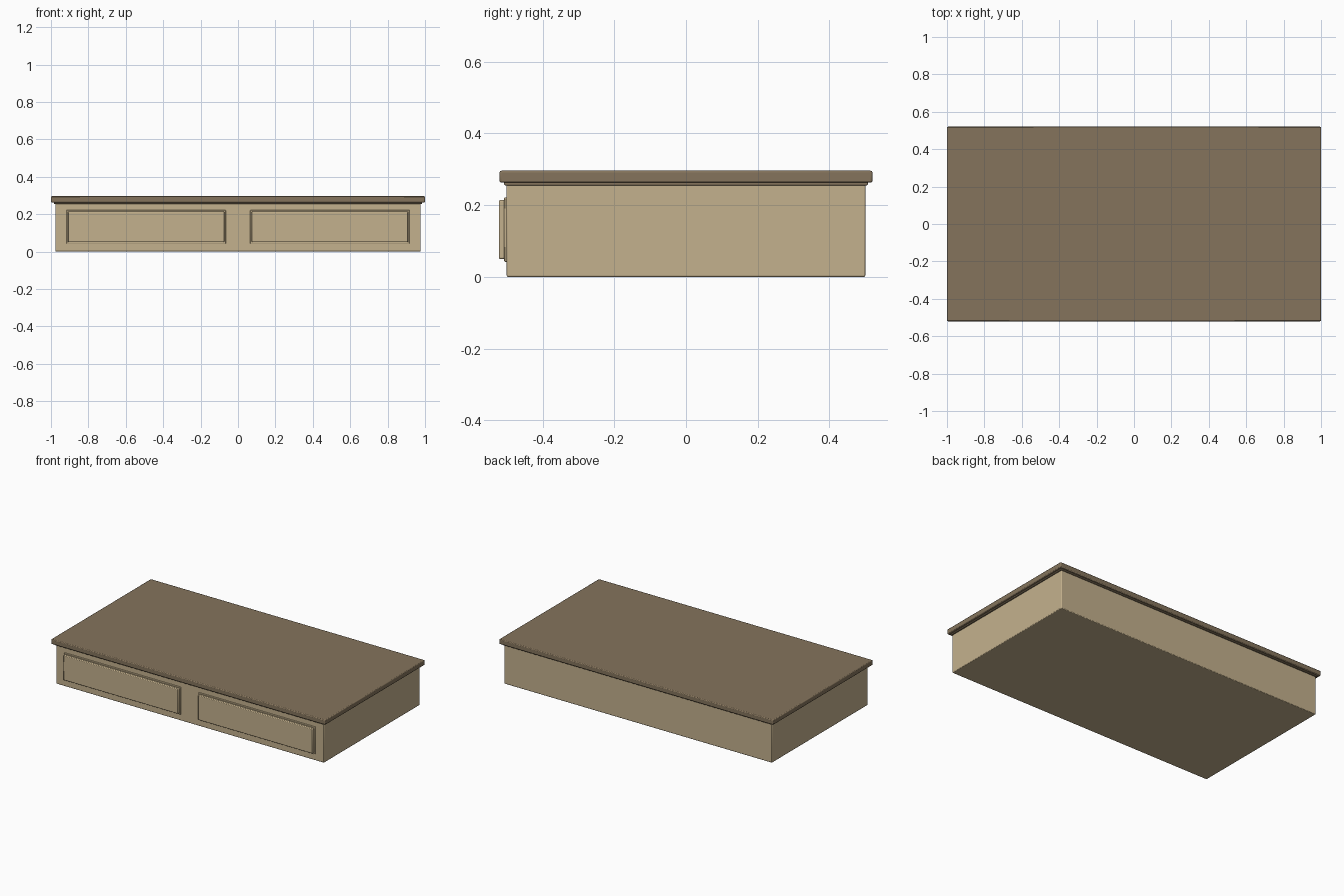
import bpy

if "Cube" in bpy.data.objects:
    bpy.data.objects.remove(bpy.data.objects["Cube"])


def srgb(r, g, b):
    lin = lambda c: c / 12.92 if c <= 0.04045 else ((c + 0.055) / 1.055) ** 2.4
    return (lin(r / 255), lin(g / 255), lin(b / 255), 1.0)


def material(name, rgb):
    m = bpy.data.materials.new(name)
    m.diffuse_color = srgb(*rgb)
    m.use_nodes = True
    m.node_tree.nodes["Principled BSDF"].inputs["Base Color"].default_value = m.diffuse_color
    return m


light_wood = material("light wood", (196, 177, 141))
dark_wood = material("dark wood", (133, 116, 92))


def box(name, x, y, z, mat, bevel):
    """Box from (min, max) ranges with a small chamfer on every edge."""
    bpy.ops.mesh.primitive_cube_add(
        size=1, location=[(a + b) / 2 for a, b in (x, y, z)])
    ob = bpy.context.object
    ob.name = name
    ob.scale = [b - a for a, b in (x, y, z)]
    bpy.ops.object.transform_apply(location=False, rotation=False, scale=True)
    ob.data.materials.append(mat)
    mod = ob.modifiers.new("bevel", 'BEVEL')
    mod.width = bevel
    mod.segments = 2
    bpy.ops.object.shade_smooth_by_angle(angle=0.5)
    return ob


# Carcass, moulding under the top, and overhanging top slab
box("body", (-0.977, 0.977), (-0.5, 0.5), (0.0, 0.26), light_wood, 0.004)
box("moulding", (-0.985, 0.985), (-0.507, 0.507), (0.255, 0.268), dark_wood, 0.003)
box("top_slab", (-1.0, 1.0), (-0.52, 0.52), (0.263, 0.296), dark_wood, 0.005)

# Two front panels: thin backing plate with a raised field
for side, s in (("left", -1), ("right", 1)):
    outer = sorted((s * 0.065, s * 0.917))
    inner = sorted((s * 0.073, s * 0.909))
    box(side + "_panel_back", outer, (-0.507, -0.495), (0.042, 0.222), light_wood, 0.003)
    box(side + "_panel_field", inner, (-0.522, -0.5), (0.05, 0.214), light_wood, 0.004)
